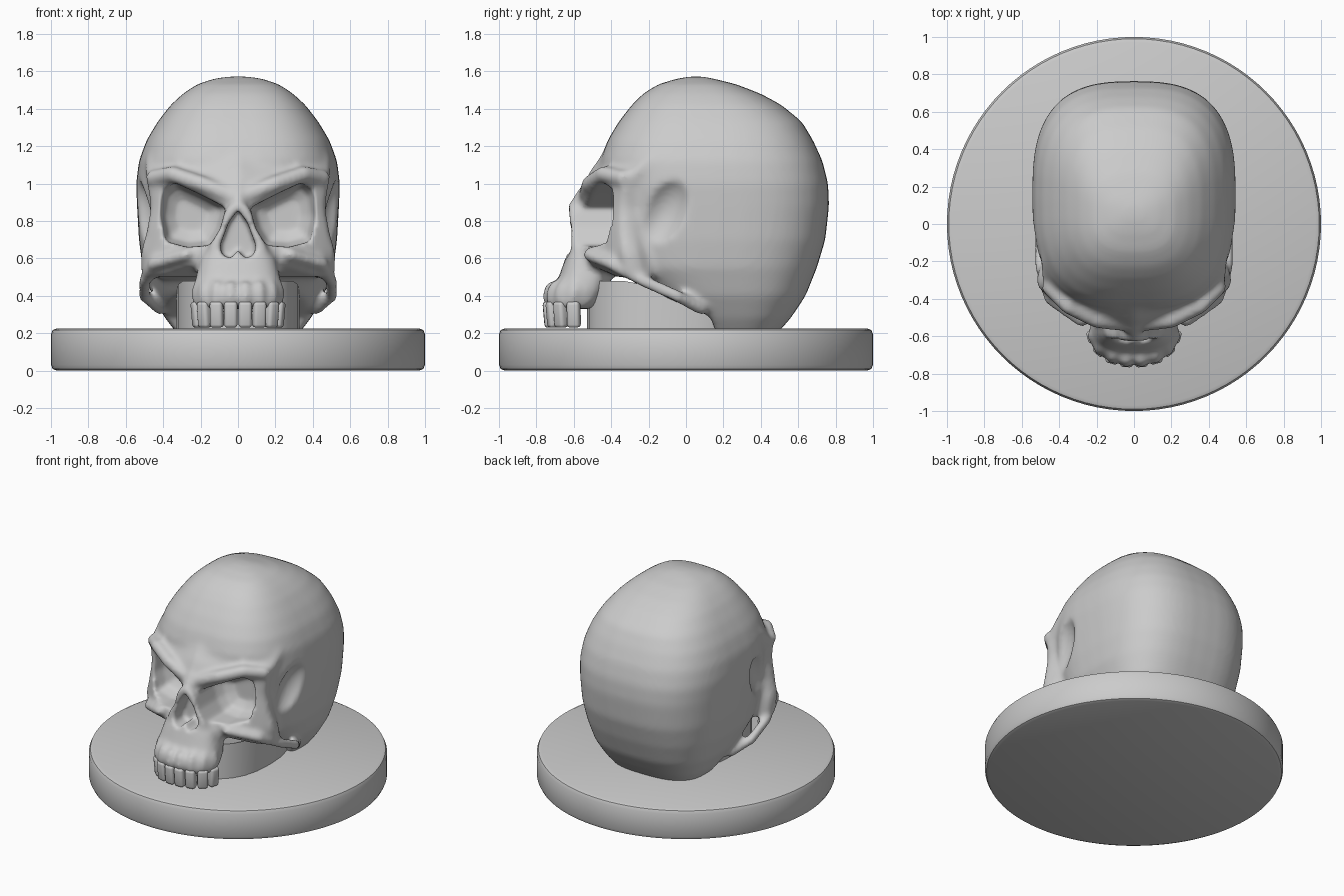
import bpy
import bmesh
import math
from mathutils import Matrix, Vector

cube = bpy.data.objects.get("Cube")
if cube:
    bpy.data.objects.remove(cube, do_unlink=True)

stone = bpy.data.materials.new("grey_stone")
stone.use_nodes = True
grey = (0.6, 0.6, 0.6, 1)
stone.diffuse_color = grey
stone.node_tree.nodes["Principled BSDF"].inputs["Base Color"].default_value = grey
SIDES = (1, -1)


# ---- helpers ----
def loft(bm, rings):
    """Skin a list of closed rings and cap both ends."""
    rows = [[bm.verts.new(p) for p in ring] for ring in rings]
    n = len(rows[0])
    for a, b in zip(rows, rows[1:]):
        for i in range(n):
            j = (i + 1) % n
            bm.faces.new((a[i], a[j], b[j], b[i]))
    bm.faces.new(rows[0])
    bm.faces.new(rows[-1])


def oval(z, front, back, half_width, power=2.8, count=48):
    """Horizontal superellipse ring."""
    mid, depth = (front + back) / 2, (back - front) / 2
    ring = []
    for i in range(count):
        a = math.tau * i / count
        c, s = math.cos(a), math.sin(a)
        x = math.copysign(abs(c) ** (2 / power), c) * half_width
        y = math.copysign(abs(s) ** (2 / power), s) * depth
        ring.append((x, mid + y, z))
    return ring


def blob(bm, centre, radii, tilt=0.0, count=12):
    """Ellipsoid, tilted about the x axis."""
    matrix = (Matrix.Translation(centre) @ Matrix.Rotation(tilt, 4, 'X')
              @ Matrix.Diagonal((*radii, 1)))
    rings = []
    for k in range(1, count):
        a = math.pi * k / count
        r = math.sin(a)
        rings.append([matrix @ Vector(p) for p in oval(math.cos(a), -r, r, r, 2, count)])
    loft(bm, rings)


def ridge(bm, path, radius, side):
    """Rounded ridge following a path."""
    points = [Vector((side * x, y, z)) for x, y, z in path]
    for a, b in zip(points, points[1:]):
        steps = max(2, math.ceil((b - a).length / (radius * 0.7)))
        for i in range(steps + 1):
            blob(bm, a.lerp(b, i / steps), (radius,) * 3)


def add_object(name, bm):
    bmesh.ops.recalc_face_normals(bm, faces=bm.faces[:])
    mesh = bpy.data.meshes.new(name)
    bm.to_mesh(mesh)
    bm.free()
    obj = bpy.data.objects.new(name, mesh)
    bpy.context.collection.objects.link(obj)
    return obj


def finish(obj, angle):
    obj.data.materials.clear()
    obj.data.materials.append(stone)
    bpy.ops.object.select_all(action='DESELECT')
    obj.select_set(True)
    bpy.context.view_layer.objects.active = obj
    bpy.ops.object.shade_smooth_by_angle(angle=math.radians(angle))


def add_remesh(obj, voxel):
    mod = obj.modifiers.new("fuse", 'REMESH')
    mod.mode = 'VOXEL'
    mod.voxel_size = voxel


def carve(name, solid, cutter, voxel, passes=0):
    """Fuse overlapping solids, cut them, and optionally soften the result."""
    obj = add_object(name, solid)
    tool = add_object(name + "_cutter", cutter)
    tool.hide_render = True
    add_remesh(obj, voxel)
    cut = obj.modifiers.new("cut", 'BOOLEAN')
    cut.operation = 'DIFFERENCE'
    cut.solver = 'EXACT'
    cut.object = tool
    if passes:
        add_remesh(obj, voxel * 0.8)
        soft = obj.modifiers.new("soften", 'SMOOTH')
        soft.factor = 0.5
        soft.iterations = passes
    bpy.context.view_layer.update()
    graph = bpy.context.evaluated_depsgraph_get()
    mesh = bpy.data.meshes.new_from_object(obj.evaluated_get(graph))
    obj.modifiers.clear()
    obj.data = mesh
    bpy.data.objects.remove(tool, do_unlink=True)
    return obj


# ---- round base ----
bm = bmesh.new()
rim = [(0.97, 0), (0.99, 0.008), (1, 0.03), (1, 0.195), (0.99, 0.217), (0.97, 0.225)]
loft(bm, [oval(z, -r, r, r, 2, 96) for r, z in rim])
finish(add_object("round_base", bm), 40)

# ---- cranium: height, front, back, half width ----
bm = bmesh.new()
cranium = [
    (0.19, 0.05, 0.48, 0.32), (0.28, -0.05, 0.56, 0.39), (0.4, -0.2, 0.64, 0.46),
    (0.55, -0.36, 0.7, 0.51), (0.7, -0.4, 0.745, 0.53), (0.88, -0.43, 0.765, 0.54),
    (1.0, -0.45, 0.76, 0.545), (1.12, -0.46, 0.73, 0.53), (1.23, -0.42, 0.68, 0.49),
    (1.33, -0.36, 0.62, 0.43), (1.42, -0.29, 0.51, 0.36), (1.48, -0.23, 0.4, 0.295),
    (1.53, -0.15, 0.27, 0.22), (1.56, -0.05, 0.15, 0.13), (1.572, 0.02, 0.09, 0.05)]
loft(bm, [oval(*row) for row in cranium])

# ---- face: height, middle front, outer width, outer front ----
face = [
    (0.5, -0.57, 0.52, -0.3), (0.62, -0.6, 0.525, -0.33), (0.75, -0.58, 0.49, -0.35),
    (0.87, -0.57, 0.47, -0.35), (0.99, -0.555, 0.485, -0.34), (1.06, -0.52, 0.5, -0.29),
    (1.13, -0.47, 0.5, -0.2), (1.2, -0.42, 0.47, -0.1)]
rings = []
for z, mid, out, edge in face:
    d = edge - mid
    half = [(out * 0.5, mid + d * 0.3), (out * 0.85, mid + d * 0.75), (out, edge),
            (out - 0.01, edge + 0.07), (out - 0.1, edge + 0.17)]
    rings.append([(0, mid, z)] + [(x, y, z) for x, y in half]
                 + [(-x, y, z) for x, y in reversed(half)])
loft(bm, rings)

# Sloping underside and hollow temples
cutter = bmesh.new()
slope = [(-0.95, 0.75), (0.13, 0.29), (0.2, 0.1), (-0.95, 0.1)]
loft(cutter, [[(x, y, z) for y, z in slope] for x in (-0.8, 0.8)])
for s in SIDES:
    blob(cutter, (s * 0.625, -0.15, 0.81), (0.18, 0.15, 0.27), math.radians(-30), 20)
head = carve("head_core", bm, cutter, 0.024)

# ---- brow, cheek, nose and upper jaw ----
bm = bmesh.new()
bm.from_mesh(head.data)
bpy.data.objects.remove(head, do_unlink=True)
brow = [(0.03, -0.535, 0.93), (0.2, -0.515, 1.0), (0.35, -0.44, 1.05), (0.45, -0.34, 1.03)]
cheek = [(0.28, -0.52, 0.62), (0.45, -0.4, 0.57), (0.5, -0.22, 0.475),
         (0.5, -0.05, 0.4), (0.42, 0.08, 0.33)]
nose_rim = [(0.03, -0.6, 0.86), (0.08, -0.59, 0.77), (0.13, -0.585, 0.64)]
for s in SIDES:
    ridge(bm, brow, 0.045, s)
    ridge(bm, cheek, 0.034, s)
    ridge(bm, nose_rim, 0.033, s)
ridge(bm, [(0, -0.53, 0.97), (0, -0.597, 0.875)], 0.036, 1)

jaw = [(0.33, -0.72, -0.5, 0.215), (0.37, -0.735, -0.45, 0.23), (0.43, -0.72, -0.42, 0.235),
       (0.5, -0.68, -0.4, 0.225), (0.6, -0.645, -0.4, 0.2), (0.71, -0.6, -0.4, 0.14)]
loft(bm, [oval(*row) for row in jaw])

# Tooth places along the arch: x, y, turn
arch = [(0.038, -0.73, 3), (0.113, -0.712, 15), (0.178, -0.668, 42), (0.215, -0.6, 75)]
for s in SIDES:
    for x, y, turn in arch:
        blob(bm, (s * x, y, 0.41), (0.036, 0.036, 0.075), math.radians(-10))

# Eye sockets, narrowing with depth, and nose opening
cutter = bmesh.new()
socket = [(0.065, 0.87), (0.2, 0.94), (0.34, 1.005), (0.4, 0.96), (0.415, 0.83),
          (0.385, 0.69), (0.27, 0.66), (0.15, 0.67), (0.095, 0.76)]
depths = [(-0.9, 1), (-0.38, 1), (-0.31, 0.85), (-0.27, 0.5)]
for s in SIDES:
    loft(cutter, [[(s * (0.25 + (x - 0.25) * k), y, 0.83 + (z - 0.83) * k) for x, z in socket]
                  for y, k in depths])
half = [(0.05, 0.79), (0.095, 0.67), (0.085, 0.615), (0.035, 0.6)]
opening = [(0, 0.86)] + half + [(0, 0.645)] + [(-x, z) for x, z in reversed(half)]
loft(cutter, [[(x, y, z) for x, z in opening] for y in (-0.9, -0.5)])
finish(carve("skull", bm, cutter, 0.018, 5), 80)

# ---- teeth ----
bm = bmesh.new()
for s in SIDES:
    for x, y, turn in arch:
        matrix = (Matrix.Translation((s * x, y, 0.3))
                  @ Matrix.Rotation(math.radians(s * turn), 4, 'Z')
                  @ Matrix.Rotation(math.radians(5), 4, 'X')
                  @ Matrix.Diagonal((0.07, 0.062, 0.14, 1)))
        bmesh.ops.create_cube(bm, size=1, matrix=matrix)
bmesh.ops.bevel(bm, geom=bm.edges[:], offset=0.018, segments=3, profile=0.5, affect='EDGES')
finish(add_object("upper_teeth", bm), 60)

# ---- support under the skull ----
bm = bmesh.new()
loft(bm, [oval(z, -0.53, 0.35, 0.33, 2.4, 24) for z in (0.2, 0.48)])
# Slope the top so it stays inside the skull
for v in bm.verts:
    if v.co.z > 0.4:
        v.co.z = min(0.48, 0.36 - 0.43 * v.co.y)
finish(add_object("neck_support", bm), 30)
